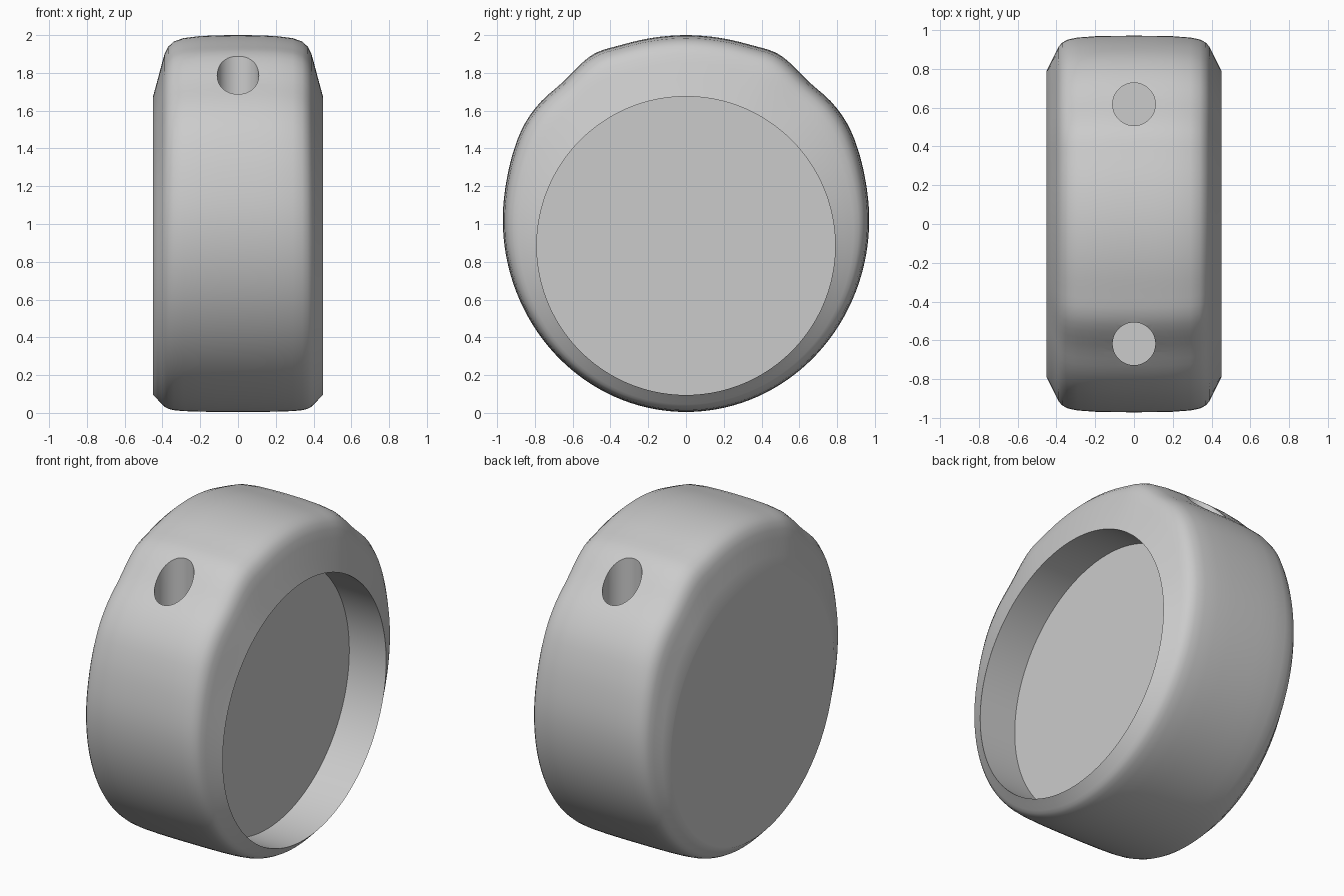
import bpy, bmesh, math

if "Cube" in bpy.data.objects:
    bpy.data.objects.remove(bpy.data.objects["Cube"])

N = 144
CZ, R = 0.885, 0.79          # centre height and radius of the side discs

# Half outline (y, z) of the widest section, top to bottom
half = [(0, 2.0), (0.2, 1.982), (0.35, 1.946), (0.49, 1.9), (0.65, 1.755),
        (0.78, 1.635), (0.86, 1.52), (0.915, 1.38), (0.952, 1.22), (0.97, 1.03)]
for k in range(1, 11):
    a = math.radians(9 * k)
    half.append((0.97 * math.cos(a), 1.025 - 1.02 * math.sin(a)))
polar = [(math.atan2(y, z - CZ), math.hypot(y, z - CZ)) for y, z in half]
polar = [(-polar[1][0], polar[1][1])] + polar + [(2 * math.pi - polar[-2][0], polar[-2][1])]


def radius(a):
    """Smooth outline radius at angle a from the top."""
    a = min(a, 2 * math.pi - a)
    i = 1
    while i < len(polar) - 3 and polar[i + 1][0] < a:
        i += 1
    (a0, r0), (a1, r1), (a2, r2), (a3, r3) = polar[i - 1:i + 3]
    h = a2 - a1
    m1, m2 = (r2 - r0) / (a2 - a0) * h, (r3 - r1) / (a3 - a1) * h
    t = (a - a1) / h
    return ((2*t**3 - 3*t**2 + 1) * r1 + (t**3 - 2*t**2 + t) * m1
            + (3*t**2 - 2*t**3) * r2 + (t**3 - t**2) * m2)


# Body: rings lofted across x, blending from the disc (0) to the outline (1)
side = [(0.45, 0), (0.425, 0.28), (0.402, 0.55), (0.388, 0.7), (0.37, 0.81),
        (0.34, 0.895), (0.29, 0.95), (0.2, 0.985), (0.1, 0.997)]
loft = [(-x, t) for x, t in side] + [(0, 1)] + side[::-1]
bm = bmesh.new()


def ring(x, radii):
    return [bm.verts.new((x, radii[i] * math.sin(2 * math.pi * i / N),
                          CZ + radii[i] * math.cos(2 * math.pi * i / N))) for i in range(N)]


outline = [radius(2 * math.pi * i / N) for i in range(N)]
rings = [ring(-0.45, [R * 0.985] * N)]
rings += [ring(x, [R + t * (o - R) for o in outline]) for x, t in loft]
rings.append(ring(0.20, [R] * N))        # wall of the round recess
for a, b in zip(rings, rings[1:]):
    for i in range(N):
        j = (i + 1) % N
        bm.faces.new((a[i], a[j], b[j], b[i]))
bm.faces.new(rings[0])
bm.faces.new(rings[-1])
bmesh.ops.recalc_face_normals(bm, faces=bm.faces)
mesh = bpy.data.meshes.new("body")
bm.to_mesh(mesh)
bm.free()
body = bpy.data.objects.new("body", mesh)
bpy.context.collection.objects.link(body)

# Blind vertical holes in both shoulders
for s, name in ((-1, "front_hole_cutter"), (1, "back_hole_cutter")):
    bpy.ops.mesh.primitive_cylinder_add(vertices=48, radius=0.11, depth=0.8,
                                        location=(0, s * 0.617, 1.85))
    cutter = bpy.context.object
    cutter.name = name
    cutter.hide_render = True
    cutter.hide_set(True)
    mod = body.modifiers.new(name, 'BOOLEAN')
    mod.operation = 'DIFFERENCE'
    mod.solver = 'EXACT'
    mod.object = cutter

# Bake the cuts, remove the cutters, then smooth the body
bpy.context.view_layer.update()
dg = bpy.context.evaluated_depsgraph_get()
cut = bpy.data.meshes.new_from_object(body.evaluated_get(dg))
body.modifiers.clear()
body.data = cut
for name in ("front_hole_cutter", "back_hole_cutter"):
    bpy.data.objects.remove(bpy.data.objects[name])
bpy.ops.object.select_all(action='DESELECT')
bpy.context.view_layer.objects.active = body
body.select_set(True)
bpy.ops.object.shade_smooth_by_angle(angle=math.radians(50))
